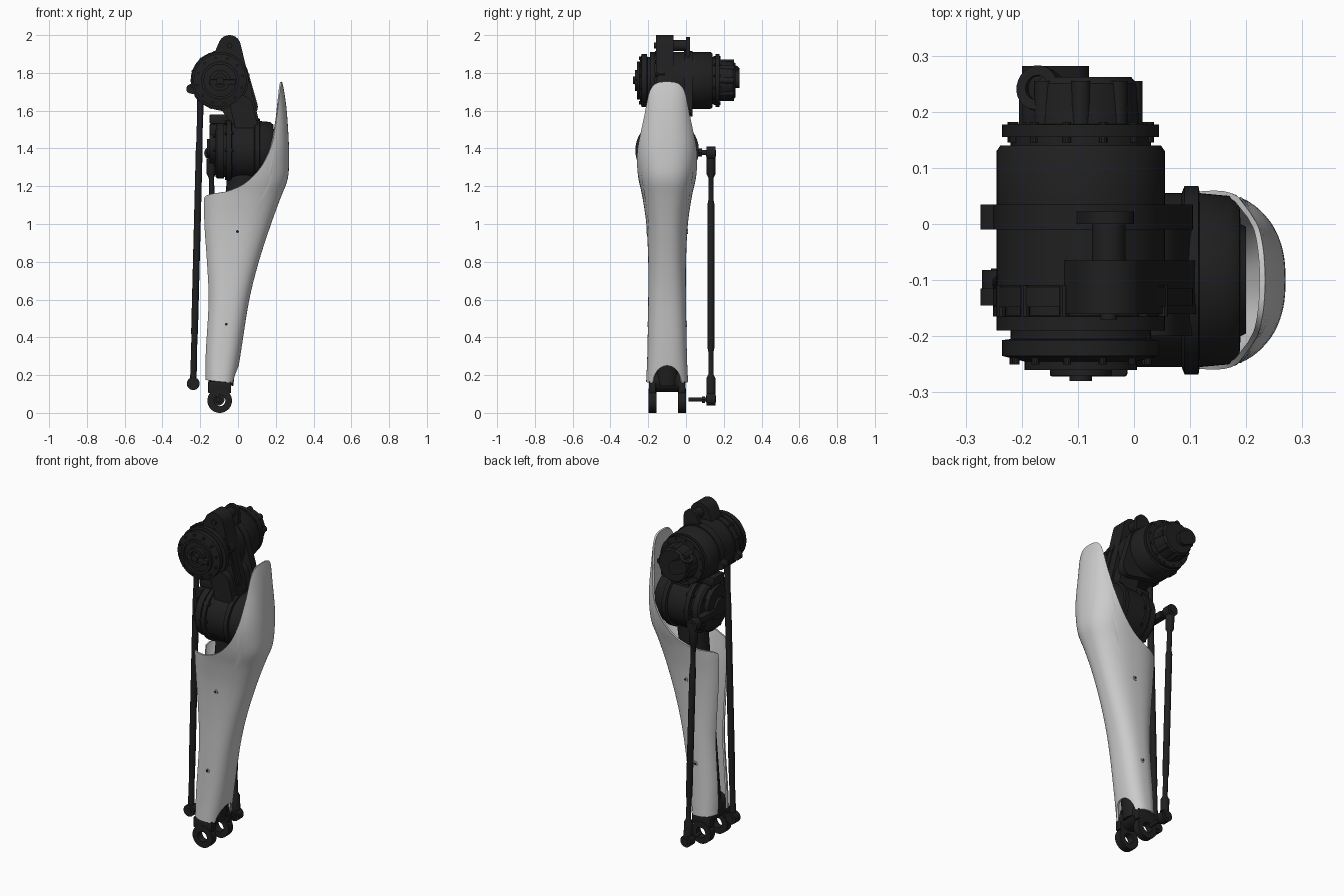
import bpy, bmesh, math
from mathutils import Vector, Matrix

if "Cube" in bpy.data.objects:
    bpy.data.objects.remove(bpy.data.objects["Cube"])

dark = bpy.data.materials.new("dark_metal")
dark.diffuse_color = (0.014, 0.014, 0.015, 1)
dark.use_nodes = True
dark.node_tree.nodes["Principled BSDF"].inputs["Base Color"].default_value = dark.diffuse_color
CY = -0.1                      # centre plane of the leg
HIP = Vector((-0.095, 0, 1.76))
KNEE = Vector((0, CY, 1.39))


def finish(name, bm, mat=dark):
    me = bpy.data.meshes.new(name)
    bm.to_mesh(me)
    bm.free()
    ob = bpy.data.objects.new(name, me)
    bpy.context.collection.objects.link(ob)
    if mat:
        me.materials.append(mat)
    return ob


def lathe(name, profile, origin, direction, steps=48, closed=False, mat=dark):
    """Turn (height, radius) points around an axis."""
    bm = bmesh.new()
    vs = [bm.verts.new((r, 0, h)) for h, r in profile]
    pairs = list(zip(vs, vs[1:])) + ([(vs[-1], vs[0])] if closed else [])
    es = [bm.edges.new(p) for p in pairs]
    bmesh.ops.spin(bm, geom=vs + es, cent=(0, 0, 0), axis=(0, 0, 1),
                   angle=2 * math.pi, steps=steps)
    bmesh.ops.remove_doubles(bm, verts=bm.verts[:], dist=1e-5)
    bmesh.ops.recalc_face_normals(bm, faces=bm.faces[:])
    rot = Vector(direction).to_track_quat('Z', 'Y').to_matrix().to_4x4()
    bm.transform(Matrix.Translation(origin) @ rot)
    return finish(name, bm, mat)


def cyl(name, a, b, r, r2=None, steps=24, mat=dark):
    a, b = Vector(a), Vector(b)
    L = (b - a).length
    return lathe(name, [(0, 0), (0, r), (L, r if r2 is None else r2), (L, 0)], a, b - a, steps, mat=mat)


def ring(name, c, d, r_in, r_out, w, steps=32, mat=dark):
    return lathe(name, [(-w/2, r_in), (-w/2, r_out), (w/2, r_out), (w/2, r_in)], c, d, steps, True, mat)


def hull(name, circles, y0, y1):
    """Plate in the xz plane wrapped around (x, z, radius) circles."""
    bm = bmesh.new()
    for x, z, r in circles:
        for k in range(32):
            a = k * math.pi / 16
            for y in (y0, y1):
                bm.verts.new((x + r * math.cos(a), y, z + r * math.sin(a)))
    bmesh.ops.convex_hull(bm, input=bm.verts[:])
    junk = [v for v in bm.verts if not v.link_faces]
    bmesh.ops.delete(bm, geom=junk, context='VERTS')
    bmesh.ops.dissolve_limit(bm, angle_limit=0.01, verts=bm.verts[:], edges=bm.edges[:])
    bmesh.ops.recalc_face_normals(bm, faces=bm.faces[:])
    return finish(name, bm)


def box(name, lo, hi):
    bm = bmesh.new()
    bmesh.ops.create_cube(bm, size=1)
    lo, hi = Vector(lo), Vector(hi)
    bm.transform(Matrix.Translation((lo + hi) / 2) @ Matrix.Diagonal((hi - lo).to_4d()))
    bmesh.ops.bevel(bm, geom=bm.edges[:], offset=0.005, segments=2, affect='EDGES', profile=0.5)
    return finish(name, bm)


def curve(keys, x):
    """Smooth interpolation through (x, value, value, ...) keys."""
    x = min(max(x, keys[0][0]), keys[-1][0])
    i = max(k for k in range(len(keys) - 1) if keys[k][0] <= x)
    def slope(k, c):
        a, b = keys[max(k - 1, 0)], keys[min(k + 1, len(keys) - 1)]
        return (b[c] - a[c]) / (b[0] - a[0])
    p, q = keys[i], keys[i + 1]
    h = q[0] - p[0]
    t = (x - p[0]) / h
    return [p[c] * (2*t**3 - 3*t*t + 1) + q[c] * (3*t*t - 2*t**3)
            + h * slope(i, c) * (t**3 - 2*t*t + t) + h * slope(i + 1, c) * (t**3 - t*t)
            for c in range(1, len(p))]


# --- Shell: lofted sections, open slot at the back, swept top cut, heel notch
SECTIONS = [  # z, back x, front x, half width
    (.14, -.176, -.014, .112), (.3, -.175, .012, .105), (.6, -.16, .06, .1),
    (.8, -.17, .11, .1), (1.0, -.185, .175, .11), (1.15, -.187, .23, .132),
    (1.24, -.17, .264, .152), (1.36, -.13, .27, .168), (1.45, -.09, .268, .164),
    (1.6, .02, .258, .132), (1.7, .11, .245, .113), (1.76, .165, .232, .09)]
CUT = [(-.2, 1.08), (-.185, 1.125), (-.165, 1.152), (-.05, 1.175), (.05, 1.225),
       (.14, 1.33), (.19, 1.46), (.21, 1.6), (.225, 1.72), (.235, 1.755), (.3, 1.757)]


def shell_point(ang, z):
    x0, x1, hy = curve(SECTIONS, z)
    c, s = math.cos(ang), math.sin(ang)
    sup = lambda v: math.copysign(abs(v) ** 0.82, v)
    return Vector(((x0 + x1) / 2 + (x1 - x0) / 2 * sup(c), CY + hy * sup(s), z))


def top_z(ang):
    z = 1.08
    while z < 1.757 and z < curve(CUT, shell_point(ang, z).x)[0]:
        z += 0.001
    return z


bm = bmesh.new()
COLS, ROWS = 100, 44
grid = []
for i in range(COLS + 1):
    ang = math.radians(-162 + 324 * i / COLS)
    dy = shell_point(ang, .2).y - CY
    zb = .165 - .01 * math.cos(ang)
    if math.cos(ang) > 0 and abs(dy) < .075:
        zb += .095 * math.sqrt(1 - (dy / .075) ** 2)
    zt = top_z(ang)
    grid.append([bm.verts.new(shell_point(ang, zb + (zt - zb) * j / ROWS)) for j in range(ROWS + 1)])
for a, b in zip(grid, grid[1:]):
    for j in range(ROWS):
        bm.faces.new((a[j], b[j], b[j + 1], a[j + 1]))
shell = finish("calf_shell", bm, None)
mod = shell.modifiers.new("thickness", 'SOLIDIFY')
mod.thickness, mod.offset = 0.01, -1
bpy.context.view_layer.objects.active = shell
bpy.ops.object.modifier_apply(modifier=mod.name)
for x, z, hy in ((-.003, .96, .107), (-.062, .47, .102)):
    for s in (-1, 1):
        y = CY + s * hy
        ring("shell_screw_collar", (x, y, z), (0, 1, 0), .008, .014, .006, 20, None)
        cyl("shell_screw", (x, y - .002, z), (x, y + .002, z), .008, steps=6)

# --- Inner leg and ankle fork
cyl("inner_leg", (-.09, CY, .15), (.03, CY, 1.28), .065, .085, 32)
hull("ankle_crown", [(-.097, .2, .055), (-.097, .17, .06)], -.17, -.03)
hull("ankle_crown_core", [(-.085, .2, .05), (-.085, .155, .035)], -.13, -.07)
for s in (-1, 1):
    y = CY + s * .078
    ring("ankle_ring", (-.097, y, .065), (0, 1, 0), .03, .065, .042, 40)
    box("ankle_prong", (-.158, y - .019, .105), (-.036, y + .019, .168))

# --- Hip motor: one turned body plus flanges, bolts and end details
lathe("hip_motor", [(-.245, 0), (-.245, .1), (-.235, .14), (-.207, .14), (-.205, .125), (-.19, .125),
                    (-.19, .15), (-.165, .15), (-.163, .14), (-.148, .14), (-.148, .155), (-.112, .155),
                    (-.11, .15), (.035, .15), (.13, .15), (.14, .143), (.14, .125), (.155, .125),
                    (.155, .14), (.177, .14), (.178, .105), (.25, .1), (.262, .09), (.262, 0)],
      HIP, (0, 1, 0), 64)
for y0, y1 in ((-.145, -.115), (-.01, .035)):
    hull("hip_flange", [(-.095, 1.76, .156), (.055, 1.62, .05)], y0, y1)
    hull("hip_flange_lug", [(-.25, 1.715, .024), (-.15, 1.73, .06)], y0, y1)
ring("hip_cap_ring", HIP + Vector((0, -.25, 0)), (0, 1, 0), .085, .1, .02, 48)
ring("hip_hub_ring", HIP + Vector((0, -.255, 0)), (0, 1, 0), .035, .055, .03, 32)
cyl("hip_hub", HIP + Vector((0, -.28, 0)), HIP + Vector((0, -.24, 0)), .02)
box("hip_cap_bar", (-.15, -.272, 1.735), (-.012, -.24, 1.765))
for k in range(12):
    a = k * math.pi / 6 + .2
    d = Vector((math.cos(a), 0, math.sin(a)))
    for y0, y1, r, br in ((-.25, -.23, .122, .007), (.145, .182, .125, .008), (-.165, -.11, .15, .009)):
        p = HIP + d * r
        cyl("hip_bolt", p + Vector((0, y0, 0)), p + Vector((0, y1, 0)), br, steps=10)
for k in range(8):
    a = k * math.pi / 4
    p = HIP + Vector((math.cos(a), 0, math.sin(a))) * .092
    cyl("hip_end_rib", p + Vector((0, .17, 0)), p + Vector((0, .255, 0)), .018, steps=12)
hull("hip_connector", [(-.16, 1.78, .04), (-.12, 1.76, .04)], .18, .282)
ring("hip_connector_ring", (-.165, .24, 1.81), (-.5, .2, 1), .022, .04, .04, 24)

# --- Hip link, rising above the motor and running down to the knee
hull("hip_link", [(-.045, 1.94, .06), (.06, 1.5, .06), (-.1, 1.76, .08)], -.16, -.065)
hull("hip_link_lower", [(.02, 1.62, .06), (.06, 1.45, .06)], -.2, .0)
cyl("link_pin", (-.045, -.07, 1.945), (-.045, .02, 1.945), .03)
hull("link_lug", [(-.045, 1.945, .045), (-.06, 1.85, .06)], .0, .022)
cyl("link_bolt", (-.045, -.17, 1.945), (-.045, -.15, 1.945), .015)

# --- Knee motor, lying along x
lathe("knee_motor", [(-.12, 0), (-.12, .14), (-.11, .15), (-.075, .15), (-.075, .14), (-.06, .14),
                     (-.06, .166), (-.035, .166), (-.033, .155), (.085, .155), (.09, .168), (.115, .168),
                     (.117, .155), (.17, .15), (.188, .135), (.19, .1), (.2, .095), (.2, 0)],
      KNEE, (1, 0, 0), 64)
cyl("knee_gearbox", (-.15, CY, 1.42), (-.1, CY, 1.42), .1, steps=40)
cyl("knee_hub", (-.165, CY, 1.4), (-.14, CY, 1.4), .05, steps=32)
for k in range(10):
    a = k * math.pi / 5
    d = Vector((0, math.cos(a), math.sin(a)))
    for x0, x1, r, br in ((-.07, -.025, .155, .01), (-.13, -.11, .128, .009)):
        p = KNEE + d * r
        cyl("knee_bolt", p + Vector((x0, 0, 0)), p + Vector((x1, 0, 0)), br, steps=10)
box("knee_clamp", (-.15, -.15, 1.53), (-.05, -.05, 1.58))
box("knee_connector", (-.15, -.19, 1.47), (-.11, -.14, 1.53))
box("knee_crank", (-.165, -.11, 1.36), (-.125, .075, 1.4))


# --- Push rods with a bearing at each end
def push_rod(name, top, bottom, ends, neck, mid):
    top, bottom = Vector(top), Vector(bottom)
    L = (top - bottom).length
    half = [(.03, 0), (.03, ends), (.11, ends), (.13, neck), (.25, neck), (.27, mid)]
    lathe(name, half + [(L - h, r) for h, r in reversed(half)], bottom, top - bottom, 20)
    for p in (top, bottom):
        ring(name + "_bearing", p, (0, 1, 0), .018, .034, .046, 28)
        cyl(name + "_ball", p - Vector((0, .026, 0)), p + Vector((0, .026, 0)), .018, steps=16)


push_rod("knee_side_rod", (-.145, .132, 1.375), (-.105, .132, .073), .024, .014, .018)
cyl("upper_rod_pin", (-.145, .05, 1.378), (-.145, .13, 1.378), .014)
cyl("upper_pin_collar", (-.145, .065, 1.378), (-.145, .085, 1.378), .024, steps=6)
cyl("lower_rod_pin", (-.105, .012, .07), (-.105, .13, .07), .011)
cyl("lower_pin_collar", (-.105, .085, .07), (-.105, .1, .07), .02, steps=6)
push_rod("rear_rod", (-.198, -.105, 1.69), (-.237, -.105, .155), .017, .016, .018)

# --- Smooth shading with sharp edges kept
bpy.ops.object.select_all(action='SELECT')
bpy.context.view_layer.objects.active = shell
bpy.ops.object.shade_smooth_by_angle(angle=math.radians(35))
